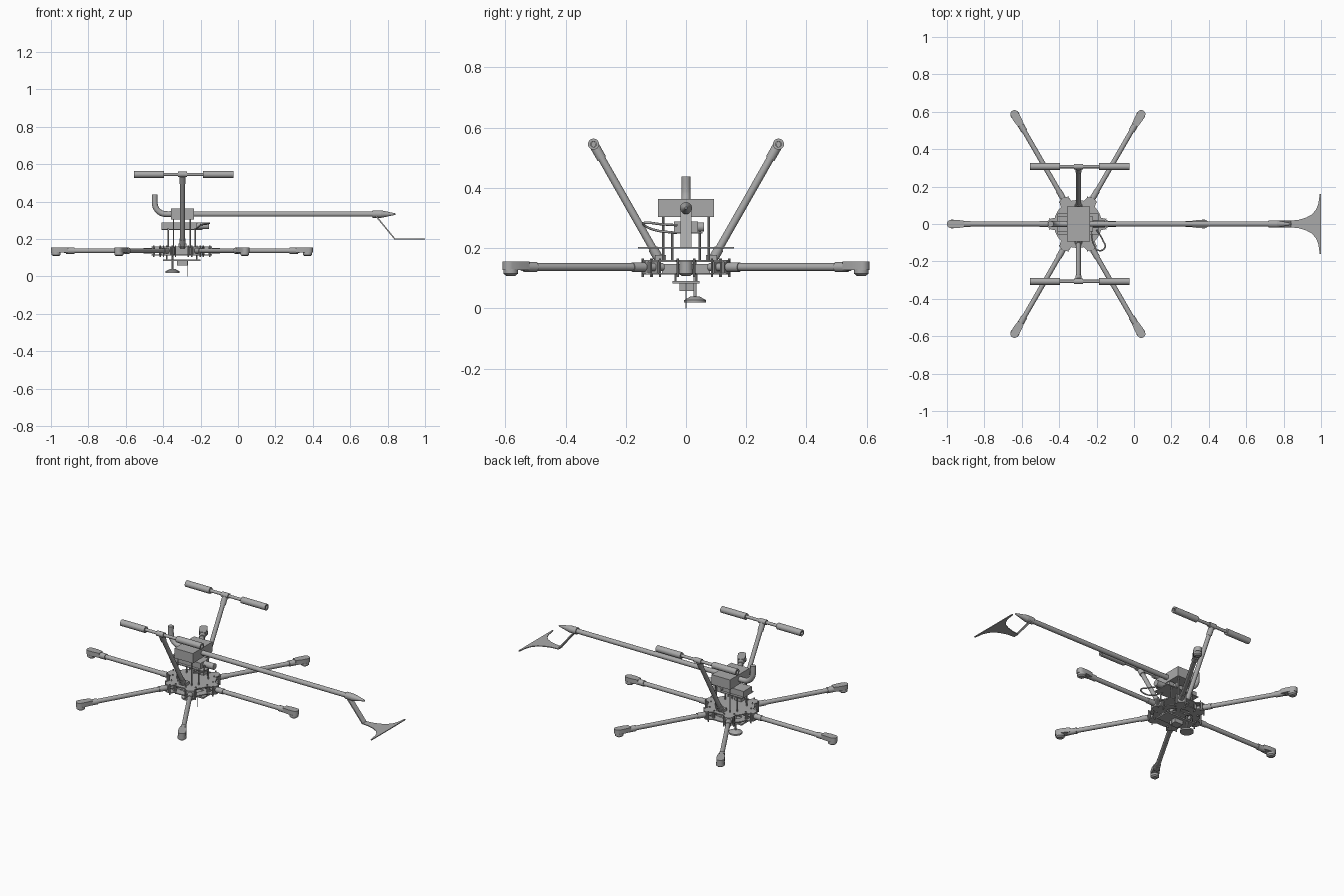
import bpy, bmesh
from math import sin, cos, pi, radians
from mathutils import Vector, Matrix

if "Cube" in bpy.data.objects:
    bpy.data.objects.remove(bpy.data.objects["Cube"])

grey = bpy.data.materials.new("plain grey")
grey.use_nodes = True
grey.diffuse_color = (0.4, 0.4, 0.4, 1)
grey.node_tree.nodes["Principled BSDF"].inputs["Base Color"].default_value = (0.4, 0.4, 0.4, 1)

CX = -0.3      # hub centre along x
ARM_Z = 0.137  # arm axis height
BOOM_Z = 0.333


def add(name, bm, matrix=None):
    """Turn a bmesh into a finished object."""
    bmesh.ops.recalc_face_normals(bm, faces=bm.faces)
    mesh = bpy.data.meshes.new(name)
    if matrix:
        bm.transform(matrix)
    bm.to_mesh(mesh)
    bm.free()
    mesh.materials.append(grey)
    ob = bpy.data.objects.new(name, mesh)
    bpy.context.collection.objects.link(ob)
    bpy.ops.object.select_all(action="DESELECT")
    ob.select_set(True)
    bpy.context.view_layer.objects.active = ob
    bpy.ops.object.shade_smooth_by_angle(angle=radians(35))
    return ob


def box(name, lo, hi, matrix=None):
    bm = bmesh.new()
    lo, hi = Vector(lo), Vector(hi)
    bmesh.ops.create_cube(bm, size=1)
    bm.transform(Matrix.Translation((lo + hi) / 2) @ Matrix.Diagonal((*(hi - lo), 1)))
    return add(name, bm, matrix)


def rod(name, a, b, r, r2=None, matrix=None, sides=20):
    a, b = Vector(a), Vector(b)
    bm = bmesh.new()
    bmesh.ops.create_cone(bm, cap_ends=True, segments=sides, radius1=r,
                          radius2=r if r2 is None else r2, depth=(b - a).length)
    turn = (b - a).to_track_quat("Z", "Y").to_matrix().to_4x4()
    bm.transform(Matrix.Translation((a + b) / 2) @ turn)
    return add(name, bm, matrix)


def plate(name, points, z0, z1, matrix=None):
    """Extrude a flat outline from z0 to z1."""
    bm = bmesh.new()
    face = bm.faces.new([bm.verts.new((x, y, z0)) for x, y in points])
    top = bmesh.ops.extrude_face_region(bm, geom=[face])["geom"]
    bmesh.ops.translate(bm, vec=(0, 0, z1 - z0),
                        verts=[v for v in top if isinstance(v, bmesh.types.BMVert)])
    return add(name, bm, matrix)


def ring(name, inner, outer, z0, z1, matrix):
    """Closed band between two outlines with the same number of points."""
    bm = bmesh.new()
    loops = [[bm.verts.new((x, y, z)) for x, y in pts]
             for pts, z in ((outer, z0), (outer, z1), (inner, z1), (inner, z0))]
    n = len(outer)
    for k in range(4):
        p, q = loops[k], loops[(k + 1) % 4]
        for i in range(n):
            j = (i + 1) % n
            bm.faces.new((p[i], p[j], q[j], q[i]))
    return add(name, bm, matrix)


def tube(name, points, radius):
    curve = bpy.data.curves.new(name, "CURVE")
    curve.dimensions = "3D"
    curve.bevel_depth = radius
    curve.bevel_resolution = 4
    curve.use_fill_caps = True
    spline = curve.splines.new("BEZIER")
    spline.bezier_points.add(len(points) - 1)
    for bp, co in zip(spline.bezier_points, points):
        bp.co = co
        bp.handle_left_type = bp.handle_right_type = "AUTO"
    curve.materials.append(grey)
    ob = bpy.data.objects.new(name, curve)
    bpy.context.collection.objects.link(ob)


def circle(r, n=96):
    return [(r * cos(2 * pi * i / n), r * sin(2 * pi * i / n)) for i in range(n)]


# Hub plates with a lobe at every arm
hub = Matrix.Translation((CX, 0, 0))
outline = [Vector(p) * (0.128 + 0.034 * max(0, cos(6 * 2 * pi * i / 96)) ** 0.6)
           for i, p in enumerate(circle(1))]
plate("top_plate", outline, 0.154, 0.16, hub)
ring("bottom_plate", circle(0.085), outline, 0.112, 0.118, hub)
plate("bottom_centre_plate", circle(0.05), 0.112, 0.118, hub)
box("electronics_box", (-0.05, -0.08, 0.118), (0.05, 0.08, 0.148), hub)

# Six arms, each with clamps, standoffs, motor pod and motor
for i in range(6):
    m = hub @ Matrix.Rotation(i * pi / 3, 4, "Z")
    z = ARM_Z
    rod("arm_tube", (0.09, 0, z), (0.63, 0, z), 0.013, matrix=m)
    rod("arm_root_sleeve", (0.16, 0, z), (0.205, 0, z), 0.016, matrix=m)
    rod("arm_tip_sleeve", (0.575, 0, z), (0.62, 0, z), 0.017, matrix=m)
    box("plate_spoke", (0.045, -0.012, 0.112), (0.09, 0.012, 0.118), m)
    for r in (0.115, 0.15):
        box("arm_clamp", (r - 0.007, -0.021, 0.117), (r + 0.007, 0.021, 0.156), m)
        for s in (-1, 1):
            rod("clamp_bolt", (r, s * 0.027, 0.104), (r, s * 0.027, 0.166), 0.004, matrix=m, sides=8)
    pod = [(0.61, -0.017), (0.645, -0.022)]
    pod += [(0.678 + 0.022 * cos(t * pi / 8), 0.022 * sin(t * pi / 8)) for t in range(-4, 5)]
    pod += [(0.645, 0.022), (0.61, 0.017)]
    plate("motor_pod", pod, 0.128, 0.155, m)
    rod("motor", (0.672, 0, 0.115), (0.672, 0, 0.13), 0.024, matrix=m)
    rod("motor_cap", (0.672, 0, 0.108), (0.672, 0, 0.115), 0.015, 0.024, matrix=m)

# Posts carrying the battery and the upper box
for sx in (-1, 1):
    for sy in (-1, 1):
        rod("outer_post", (CX + sx * 0.045, sy * 0.076, 0.158), (CX + sx * 0.045, sy * 0.076, 0.31), 0.004, sides=10)
        rod("inner_post", (CX + sx * 0.072, sy * 0.045, 0.158), (CX + sx * 0.072, sy * 0.045, 0.255), 0.004, sides=10)
box("battery_tray", (-0.41, -0.055, 0.249), (-0.19, 0.055, 0.254))
box("battery", (-0.41, -0.04, 0.254), (-0.22, 0.04, 0.288))
rod("pump", (-0.22, 0, 0.27), (-0.155, 0, 0.27), 0.018)
rod("side_valve", (-0.26, 0.04, 0.27), (-0.26, 0.06, 0.27), 0.015)
box("upper_box", (-0.357, -0.093, 0.304), (-0.235, 0.093, 0.363))
tube("cable", [(-0.2, -0.03, 0.276), (-0.165, -0.09, 0.28), (-0.155, -0.125, 0.284),
               (-0.185, -0.142, 0.28), (-0.215, -0.11, 0.262), (-0.23, -0.03, 0.25)], 0.004)

# Curved intake pipe
bend = [(-0.385 - 0.06 * sin(t * pi / 12), 0, BOOM_Z + 0.06 - 0.06 * cos(t * pi / 12)) for t in range(7)]
tube("intake_pipe", [(-0.35, 0, BOOM_Z)] + bend + [(-0.445, 0, 0.438)], 0.0155)

# Boom with cone tip
rod("boom", (-0.24, 0, BOOM_Z), (0.74, 0, BOOM_Z), 0.014)
rod("boom_collar", (0.72, 0, BOOM_Z), (0.765, 0, BOOM_Z), 0.02)
rod("boom_cone", (0.765, 0, BOOM_Z), (0.842, 0, BOOM_Z), 0.02, 0.004)

# Slanted strut and flared scoop
strut = [(0.735, 0.32), (0.742, 0.323), (0.84, 0.203), (0.835, 0.199)]
upright = Matrix.Rotation(pi / 2, 4, "X")
plate("tail_strut", strut, -0.018, 0.018, upright)
flare = [(0.834, 0.018), (0.88, 0.022), (0.92, 0.034), (0.95, 0.05), (0.972, 0.075),
         (0.985, 0.105), (0.993, 0.16), (1.0, 0.16)]
plate("tail_scoop", flare + [(x, -y) for x, y in reversed(flare)], 0.198, 0.203)

# Two slanted masts, each with a cross rod and two open canisters
for s in (-1, 1):
    foot, head = Vector((CX + 0.003, s * 0.085, 0.155)), Vector((CX + 0.003, s * 0.307, 0.545))
    axis = (head - foot).normalized()
    box("mast_foot", foot - Vector((0.022, 0.018, 0)), foot + Vector((0.022, 0.018, 0.022)))
    rod("mast", foot, head, 0.0125)
    rod("mast_foot_sleeve", foot, foot + axis * 0.05, 0.016)
    rod("mast_head_sleeve", head - axis * 0.055, head - axis * 0.01, 0.016)
    rod("cross_rod", (-0.43, head.y, head.z), (-0.15, head.y, head.z), 0.009)
    rod("cross_joint", (-0.32, head.y, head.z), (-0.274, head.y, head.z), 0.015)
    for x0, x1 in ((-0.556, -0.396), (-0.187, -0.024)):
        m = Matrix.Translation((0, head.y, head.z)) @ Matrix.Rotation(pi / 2, 4, "Y")
        ring("canister", circle(0.0095, 24), circle(0.0185, 24), x0, x1, m)

# Underside: payload tray, camera block, antenna and position sensor
box("payload_tray", (-0.4, -0.045, 0.082), (-0.2, 0.045, 0.09))
for x in (-0.38, -0.22):
    for y in (-0.035, 0.035):
        rod("tray_post", (x, y, 0.085), (x, y, 0.116), 0.004, sides=8)
box("camera_block", (-0.325, -0.022, 0.058), (-0.27, 0.026, 0.084))
rod("antenna", (-0.268, 0, 0), (-0.268, 0, 0.085), 0.002, sides=8)
rod("sensor_stem", (-0.35, 0.03, 0.03), (-0.35, 0.03, 0.156), 0.005, sides=12)
rod("sensor_rim", (-0.35, 0.03, 0.019), (-0.35, 0.03, 0.028), 0.037, sides=32)
rod("sensor_dome", (-0.35, 0.03, 0.028), (-0.35, 0.03, 0.04), 0.035, 0.014, sides=32)
